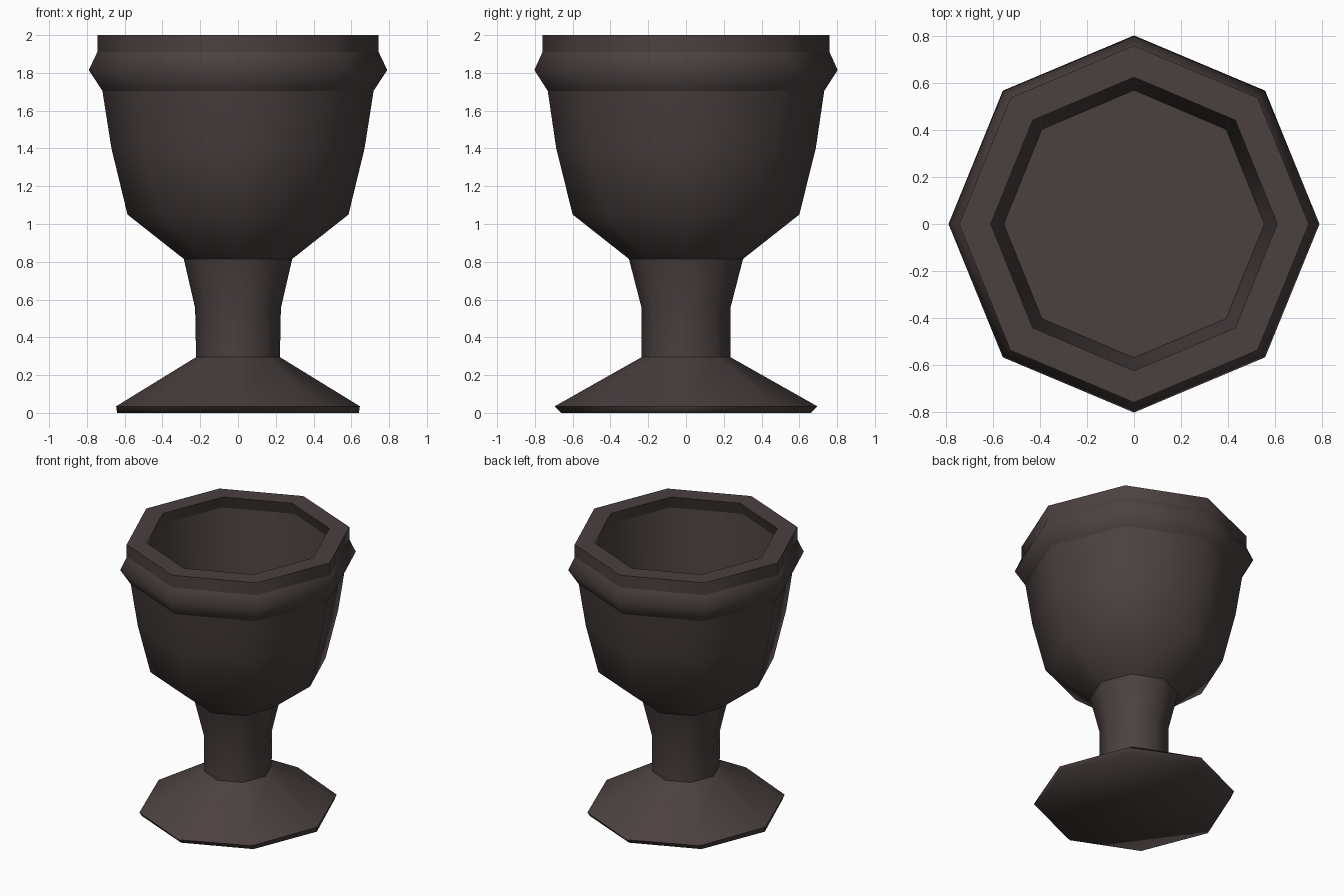
import bpy, bmesh
from math import cos, sin, pi

SIDES = 8

cube = bpy.data.objects.get("Cube")
if cube:
    bpy.data.objects.remove(cube, do_unlink=True)

# One dark stone colour for the whole goblet
stone = bpy.data.materials.new("dark stone")
stone.use_nodes = True
colour = (0.07, 0.052, 0.051, 1)
stone.diffuse_color = colour
bsdf = stone.node_tree.nodes["Principled BSDF"]
bsdf.inputs["Base Color"].default_value = colour
bsdf.inputs["Roughness"].default_value = 0.8


def turned_part(name, profile, sharp=(), cap_start=False, cap_end=False):
    """Octagonal lathe of (x radius, y radius, z) rings, smooth except at the sharp rings."""
    bm = bmesh.new()
    rings = []
    for rx, ry, z in profile:
        angles = [2 * pi * i / SIDES for i in range(SIDES)]
        rings.append([bm.verts.new((rx * cos(a), ry * sin(a), z)) for a in angles])
    for low, high in zip(rings, rings[1:]):
        for i in range(SIDES):
            j = (i + 1) % SIDES
            bm.faces.new((low[i], low[j], high[j], high[i]))
    if cap_start:
        bm.faces.new(rings[0][::-1])
    if cap_end:
        bm.faces.new(rings[-1])
    for face in bm.faces:
        face.smooth = True
    for k in sharp:
        for i in range(SIDES):
            bm.edges.get((rings[k][i], rings[k][(i + 1) % SIDES])).smooth = False
    mesh = bpy.data.meshes.new(name)
    bm.to_mesh(mesh)
    bm.free()
    mesh.materials.append(stone)
    obj = bpy.data.objects.new(name, mesh)
    bpy.context.collection.objects.link(obj)
    return obj


# Rings shared by neighbouring parts
foot_top = (0.222, 0.235, 0.295)
stem_top = (0.287, 0.302, 0.815)
bowl_top = (0.718, 0.732, 1.705)
collar_top = (0.745, 0.76, 1.91)
lip_inner = (0.61, 0.625, 2)
cavity_top = (0.64, 0.655, 1.91)

# Flared foot with a bevelled edge and closed underside
turned_part("foot", [(0.64, 0.66, 0), (0.645, 0.695, 0.035), foot_top],
            sharp=[1], cap_start=True)

# Stem widening towards the bowl
turned_part("stem", [foot_top, (0.227, 0.235, 0.555), stem_top])

# Rounded bowl
turned_part("bowl", [stem_top, (0.585, 0.60, 1.05), (0.67, 0.687, 1.4), bowl_top])

# Pointed collar below the lip
turned_part("collar", [bowl_top, (0.79, 0.803, 1.815), collar_top])

# Lip with flat rim, undercut on the inside
turned_part("lip", [collar_top, (0.745, 0.76, 2), lip_inner, cavity_top], sharp=[1, 2])

# Deep hollow of the bowl, narrowing to a flat floor
turned_part("bowl_interior", [cavity_top, (0.555, 0.57, 1.1)], sharp=[1], cap_end=True)
